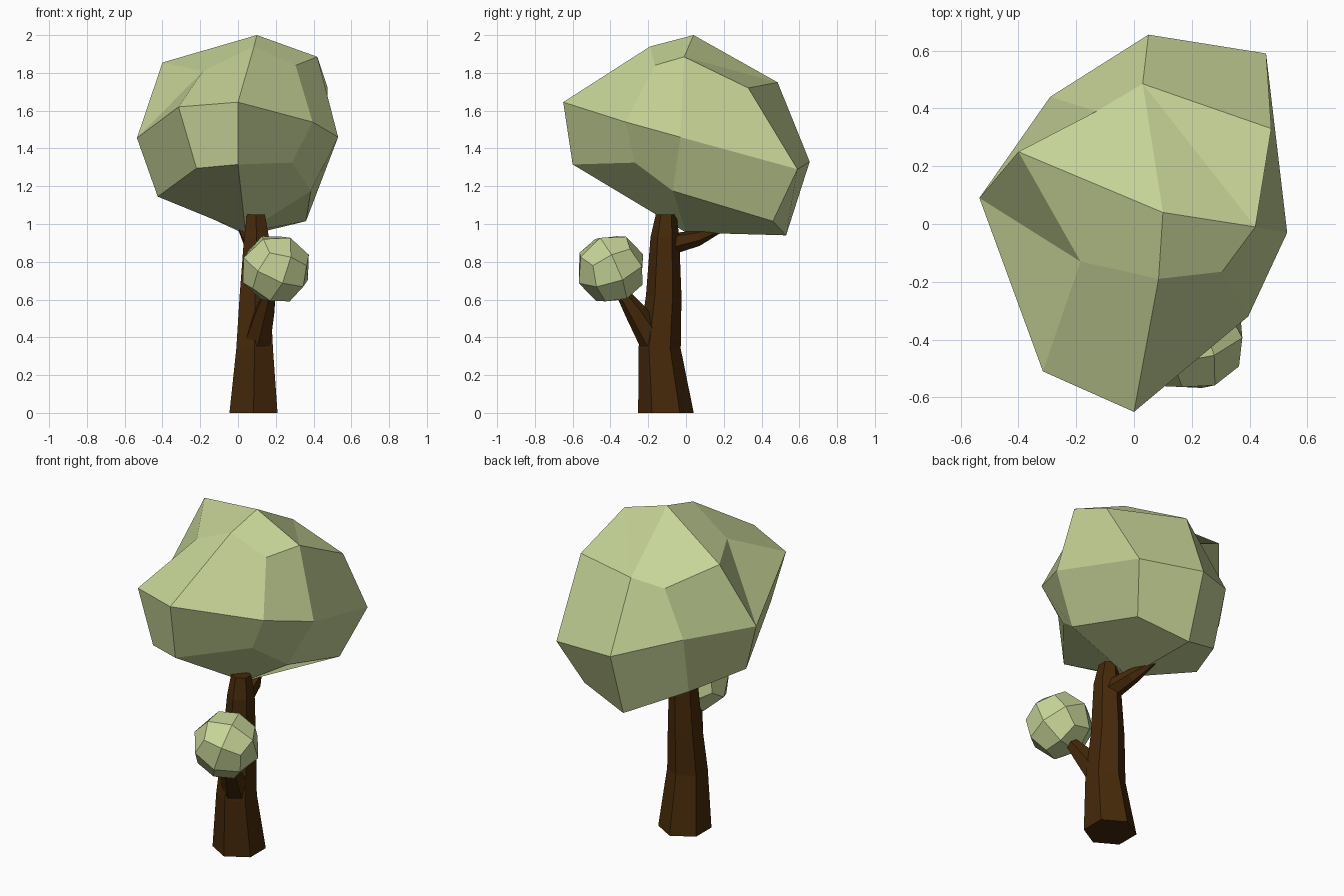
import bpy, bmesh, math
from mathutils import Vector, Matrix, Euler

if "Cube" in bpy.data.objects:
    bpy.data.objects.remove(bpy.data.objects["Cube"])


def material(name, rgb):
    m = bpy.data.materials.new(name)
    m.diffuse_color = (*rgb, 1)
    m.use_nodes = True
    m.node_tree.nodes["Principled BSDF"].inputs["Base Color"].default_value = m.diffuse_color
    return m


leaf = material("leaf", (0.57, 0.66, 0.31))
bark = material("bark", (0.06, 0.022, 0.003))


def finish(bm, name, mat):
    bmesh.ops.recalc_face_normals(bm, faces=bm.faces)
    me = bpy.data.meshes.new(name)
    bm.to_mesh(me)
    bm.free()
    me.materials.append(mat)
    ob = bpy.data.objects.new(name, me)
    bpy.context.collection.objects.link(ob)
    return ob


def limb(name, path, sides, axis=None):
    """Tapered flat-faced tube through (x, y, z, radius) stations."""
    bm = bmesh.new()
    d = axis or Vector(path[-1][:3]) - Vector(path[0][:3])
    rot = Vector((0, 0, 1)).rotation_difference(d)
    rings = []
    for x, y, z, r in path:
        ring = []
        for i in range(sides):
            a = math.pi / 2 + 2 * math.pi * i / sides
            off = rot @ Vector((r * math.cos(a), r * math.sin(a), 0))
            ring.append(bm.verts.new(Vector((x, y, z)) + off))
        rings.append(ring)
    for lo, hi in zip(rings, rings[1:]):
        for i in range(sides):
            j = (i + 1) % sides
            bm.faces.new((lo[i], lo[j], hi[j], hi[i]))
    bm.faces.new(rings[0])
    bm.faces.new(rings[-1])
    return finish(bm, name, bark)


# Trunk and two branches
limb("trunk", [(.082, -.106, 0, .147), (.088, -.14, .34, .112), (.09, -.118, .62, .094),
               (.098, -.112, .93, .076), (.095, -.105, 1.05, .055)], 6, Vector((0, 0, 1)))
limb("front_branch", [(.10, -.16, .36, .08), (.142, -.265, .53, .058), (.17, -.34, .64, .034)], 6)
limb("back_branch", [(.09, -.10, .89, .06), (.06, .06, .925, .043), (.015, .19, .975, .016)], 6)

# Crown: three lopsided rings of eight, ordered front, front right, right ... front left
top = [(.085, -.19, 1.94), (.305, -.165, 1.84), (.42, -.01, 1.885), (.475, .33, 1.72),
       (.03, .485, 1.75), (-.13, .39, 1.69), (-.40, .25, 1.855), (-.185, -.13, 1.81)]
middle = [(0, -.65, 1.645), (.395, -.32, 1.54), (.53, -.03, 1.46), (.457, .59, 1.29),
          (.05, .655, 1.33), (-.29, .44, 1.44), (-.535, .09, 1.455), (-.315, -.51, 1.62)]
low = [(0, -.6, 1.315), (.285, -.27, 1.325), (.385, -.07, 1.175), (.36, .46, 1.015),
       (.05, .53, .94), (-.27, .36, 1.09), (-.425, .03, 1.145), (-.22, -.5, 1.295)]
bm = bmesh.new()
rings = [[bm.verts.new(p) for p in ring] for ring in (top, middle, low)]
for a, b in zip(rings, rings[1:]):
    for i in range(8):
        j = (i + 1) % 8
        if a is rings[0] and i == 6:    # dent on the left shoulder
            bm.faces.new((a[i], b[i], a[j]))
            bm.faces.new((b[i], b[j], a[j]))
        else:
            bm.faces.new((a[i], b[i], b[j], a[j]))
for ring, tip in ((rings[0], (.10, .04, 2.0)), (rings[2], (.04, 0, .955))):
    c = bm.verts.new(tip)
    for i in range(0, 8, 2):
        p, q, r = ring[i], ring[i + 1], ring[(i + 2) % 8]
        if ring is rings[0] and i == 2:
            bm.faces.new((c, p, r))
            bm.faces.new((p, q, r))
        else:
            bm.faces.new((c, p, q, r))
finish(bm, "crown", leaf)

# Small leaf ball: cube split once and pushed out to a sphere
bm = bmesh.new()
bmesh.ops.create_cube(bm, size=1)
bmesh.ops.subdivide_edges(bm, edges=bm.edges[:], cuts=1, use_grid_fill=True)
for v in bm.verts:
    v.co = v.co.normalized() * .19
turn = Euler((math.radians(25), math.radians(18), math.radians(20))).to_matrix().to_4x4()
bm.transform(Matrix.Translation((.2, -.397, .763)) @ turn)
finish(bm, "small_leaf_ball", leaf)
